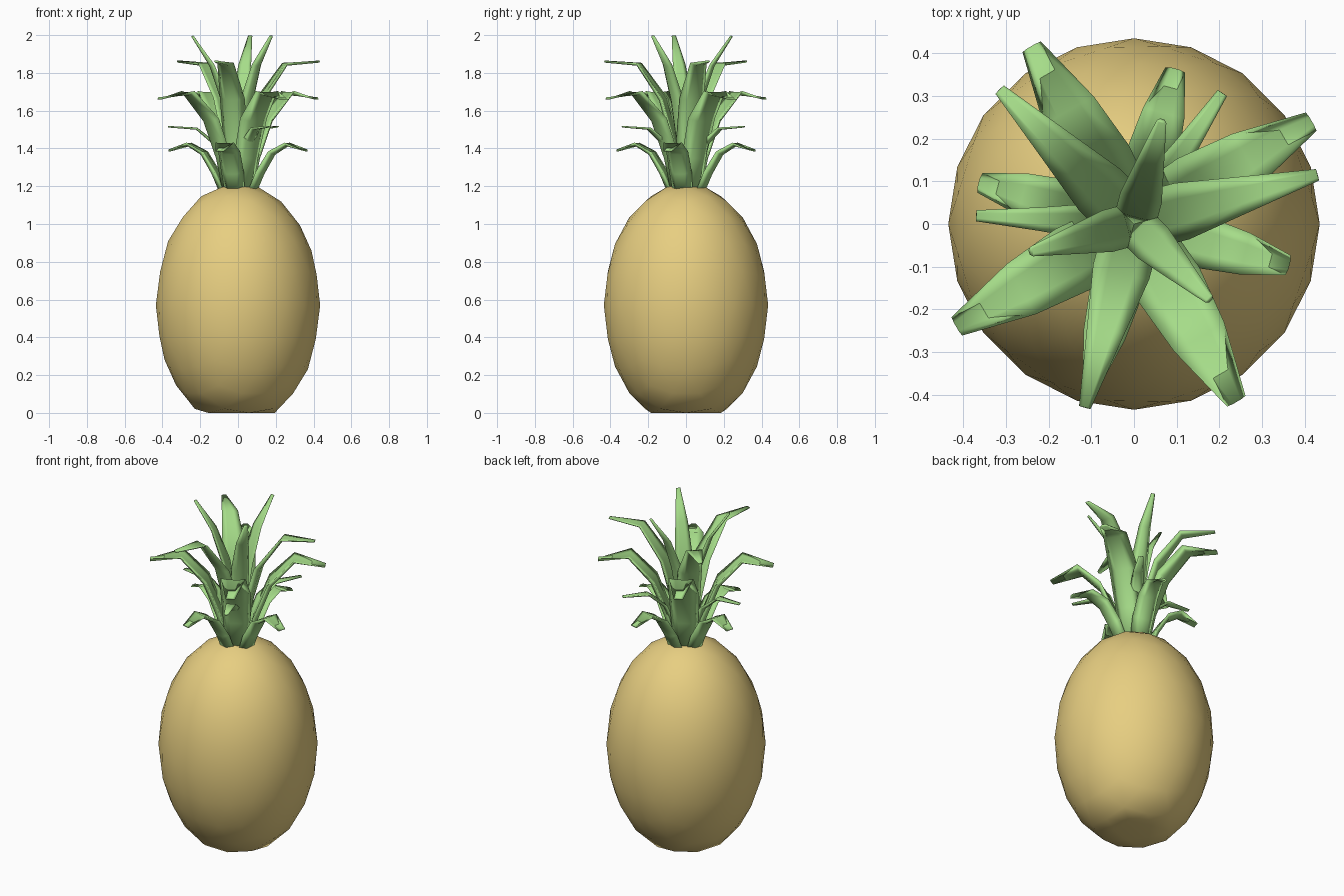
import bpy, bmesh, math
from mathutils import Vector

if "Cube" in bpy.data.objects:
    bpy.data.objects.remove(bpy.data.objects["Cube"])


def material(name, rgb):
    m = bpy.data.materials.new(name)
    m.diffuse_color = (*rgb, 1)
    m.use_nodes = True
    m.node_tree.nodes["Principled BSDF"].inputs["Base Color"].default_value = m.diffuse_color
    return m


def finish(bm, name, mat):
    bmesh.ops.recalc_face_normals(bm, faces=bm.faces)
    mesh = bpy.data.meshes.new(name)
    bm.to_mesh(mesh)
    bm.free()
    mesh.materials.append(mat)
    for p in mesh.polygons:
        p.use_smooth = True
    ob = bpy.data.objects.new(name, mesh)
    bpy.context.collection.objects.link(ob)
    return ob


def leaf(bm, angle, path, widths, thick):
    """Loft a flattened, channelled hexagon along a path of (radius, height)."""
    a = math.radians(angle)
    out = Vector((math.cos(a), math.sin(a), 0))
    side = Vector((-math.sin(a), math.cos(a), 0))
    pts = [out * r + Vector((0, 0, z)) for r, z in path]
    rings = []
    for i, (p, w) in enumerate(zip(pts, widths)):
        tan = (pts[min(i + 1, len(pts) - 1)] - pts[max(i - 1, 0)]).normalized()
        up = side.cross(tan).normalized()
        if up.dot(out) > 0:
            up = -up
        t = thick * (1 - 0.65 * i / (len(pts) - 1))
        section = [(-w, 0.22 * w), (-0.45 * w, t), (0.45 * w, t),
                   (w, 0.22 * w), (0.45 * w, -t), (-0.45 * w, -t)]
        rings.append([bm.verts.new(p + side * s + up * n) for s, n in section])
    for r0, r1 in zip(rings, rings[1:]):
        for k in range(6):
            bm.faces.new((r0[k], r0[(k + 1) % 6], r1[(k + 1) % 6], r1[k]))
    bm.faces.new(rings[0])
    bm.faces.new(rings[-1])


gold = material("gold", (0.80, 0.62, 0.22))
green = material("green", (0.38, 0.72, 0.25))

# Fruit body: stretched icosphere with a flattened underside
bm = bmesh.new()
bmesh.ops.create_icosphere(bm, subdivisions=3, radius=1)
for v in bm.verts:
    v.co = Vector((v.co.x * 0.435, v.co.y * 0.435, max(0.0, 0.57 + v.co.z * 0.645)))
finish(bm, "fruit_body", gold)

# Crown leaves, from the lowest ring to the top: (name, angles, path, half widths, thickness)
tiers = [
    ("low_broad_leaves", [75, 165, 255, 345],
     [(0.08, 1.17), (0.125, 1.27), (0.19, 1.375), (0.27, 1.42), (0.375, 1.39)],
     [0.055, 0.062, 0.06, 0.05, 0.024], 0.016),
    ("low_narrow_leaves", [56, 177, 295],
     [(0.05, 1.18), (0.08, 1.30), (0.13, 1.43), (0.22, 1.505), (0.37, 1.515)],
     [0.04, 0.045, 0.04, 0.028, 0.013], 0.012),
    ("middle_broad_leaves", [30, 120, 210, 300],
     [(0.06, 1.17), (0.10, 1.35), (0.18, 1.55), (0.31, 1.69), (0.48, 1.665)],
     [0.06, 0.075, 0.082, 0.068, 0.025], 0.018),
    ("upper_leaves", [15, 135, 255],
     [(0.03, 1.18), (0.06, 1.42), (0.13, 1.66), (0.26, 1.845), (0.445, 1.86)],
     [0.055, 0.068, 0.068, 0.045, 0.014], 0.016),
    ("top_leaves", [75, 195, 315],
     [(0.01, 1.18), (0.03, 1.42), (0.075, 1.65), (0.145, 1.84), (0.25, 1.995)],
     [0.04, 0.05, 0.05, 0.035, 0.012], 0.016),
]
for name, angles, path, widths, thick in tiers:
    bm = bmesh.new()
    for a in angles:
        leaf(bm, a, path, widths, thick)
    finish(bm, name, green)
